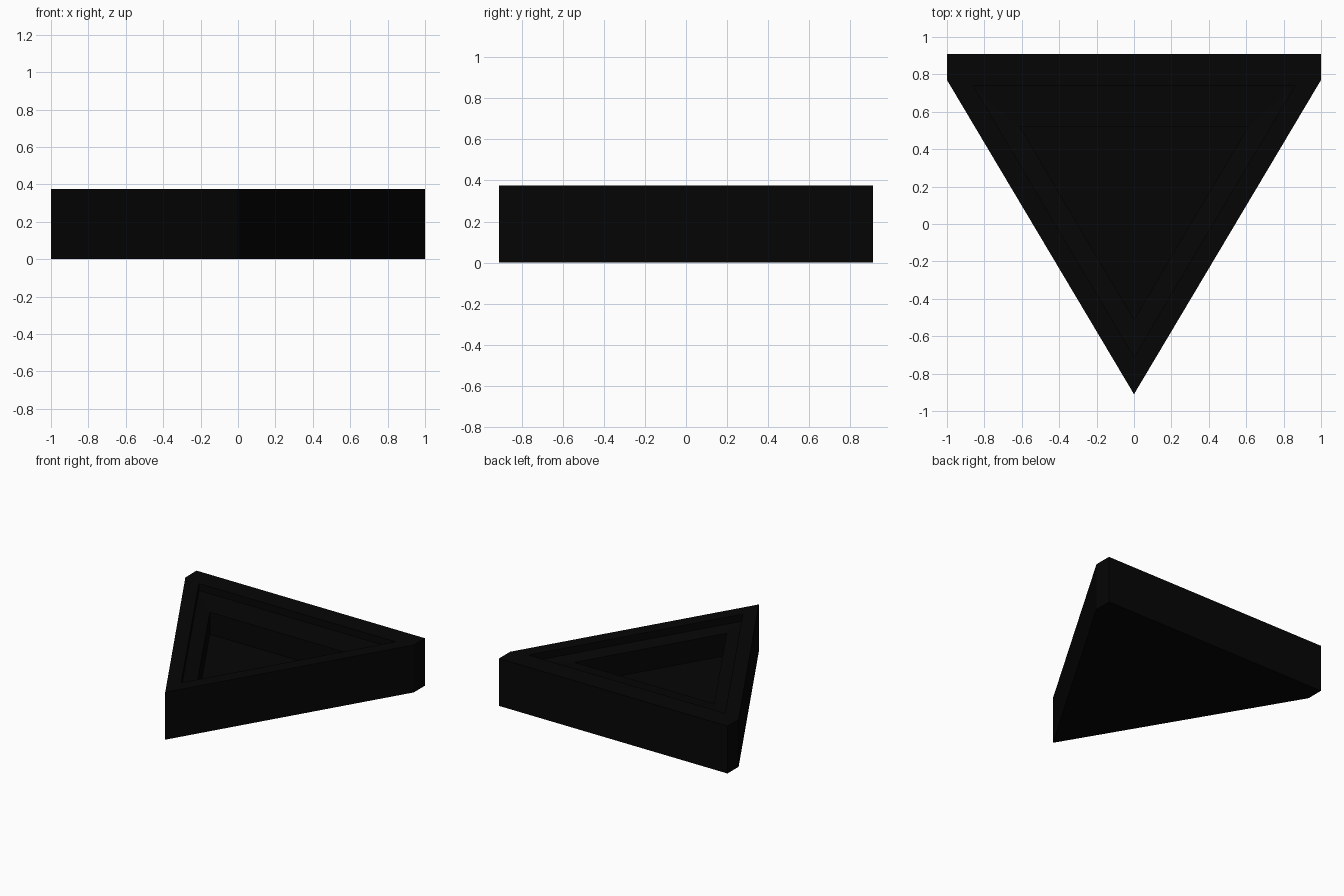
import bpy
import bmesh

# Remove the default object
cube = bpy.data.objects.get("Cube")
if cube:
    bpy.data.objects.remove(cube, do_unlink=True)


def flat_material(name, color):
    mat = bpy.data.materials.new(name)
    mat.use_nodes = True
    mat.diffuse_color = color
    bsdf = next(n for n in mat.node_tree.nodes if n.type == 'BSDF_PRINCIPLED')
    bsdf.inputs["Base Color"].default_value = color
    return mat


black = flat_material("black", (0.0016, 0.0016, 0.0016, 1))

HEIGHT = 0.375
LEDGE_OUTER = 0.32
LEDGE_INNER = 0.30
FLOOR = 0.125

# Plan shapes, counter-clockwise: body outline and the two triangular pockets
outline = [(0, -0.91), (1, 0.77), (1, 0.91), (-1, 0.91), (-1, 0.77)]
outer_pocket = [(0, -0.71), (0.86, 0.74), (-0.86, 0.74)]
inner_pocket = [(0, -0.51), (0.61, 0.52), (-0.61, 0.52)]

bm = bmesh.new()


def ring(points, z):
    return [bm.verts.new((x, y, z)) for x, y in points]


def walls(lower, upper):
    n = len(lower)
    for i in range(n):
        j = (i + 1) % n
        bm.faces.new((lower[i], lower[j], upper[j], upper[i]))


# Outer shell
base = ring(outline, 0)
rim = ring(outline, HEIGHT)
bm.faces.new(base[::-1])
walls(base, rim)

# Pocket rings from the rim down to the floor
mouth = ring(outer_pocket, HEIGHT)
ledge_out = ring(outer_pocket, LEDGE_OUTER)
ledge_in = ring(inner_pocket, LEDGE_INNER)
floor = ring(inner_pocket, FLOOR)

# Rim faces joining the five-sided outline to the triangular mouth
front, right, left = mouth
bm.faces.new((rim[0], rim[1], right, front))
bm.faces.new((rim[1], rim[2], right))
bm.faces.new((rim[2], rim[3], left, right))
bm.faces.new((rim[3], rim[4], left))
bm.faces.new((rim[4], rim[0], front, left))

# Stepped pocket with a gently sloping ledge
walls(mouth, ledge_out)
walls(ledge_out, ledge_in)
walls(ledge_in, floor)
bm.faces.new(floor)

bmesh.ops.recalc_face_normals(bm, faces=bm.faces)
mesh = bpy.data.meshes.new("triangular_tray")
bm.to_mesh(mesh)
bm.free()
mesh.materials.append(black)
tray = bpy.data.objects.new("triangular_tray", mesh)
bpy.context.collection.objects.link(tray)
